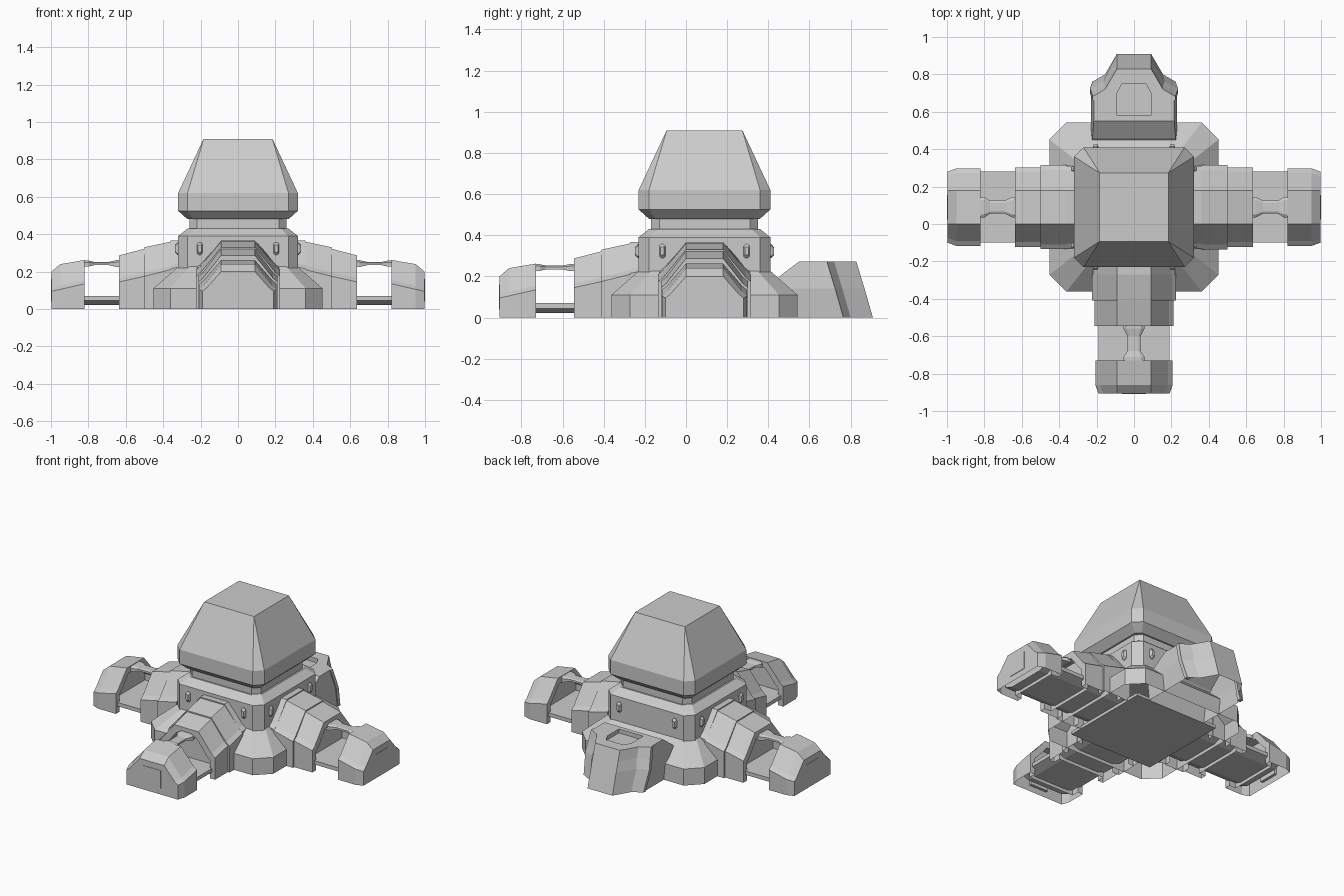
import bpy, bmesh, math
from mathutils import Matrix, Vector

if "Cube" in bpy.data.objects:
    bpy.data.objects.remove(bpy.data.objects["Cube"])

CY = 0.09  # hub centre in y
HUB = Matrix.Translation((0, CY, 0))


def loft(name, rings, mat=Matrix(), closed=True, caps=(True, True)):
    """Skin a list of equal-length point rings into one flat-shaded object."""
    bm = bmesh.new()
    vs = [[bm.verts.new(mat @ Vector(p)) for p in ring] for ring in rings]
    n = len(rings[0])
    for a, b in zip(vs, vs[1:]):
        for i in range(n if closed else n - 1):
            j = (i + 1) % n
            bm.faces.new((a[i], a[j], b[j], b[i]))
    if caps[0]:
        bm.faces.new(vs[0][::-1])
    if caps[1]:
        bm.faces.new(vs[-1])
    bmesh.ops.remove_doubles(bm, verts=bm.verts, dist=1e-5)
    bmesh.ops.recalc_face_normals(bm, faces=bm.faces)
    me = bpy.data.meshes.new(name)
    bm.to_mesh(me)
    bm.free()
    ob = bpy.data.objects.new(name, me)
    bpy.context.collection.objects.link(ob)
    return ob


def octagon(h, cut, z):
    """Square of half size h with cut corners."""
    k = h - cut
    return [(h, -k, z), (h, k, z), (k, h, z), (-k, h, z),
            (-h, k, z), (-h, -k, z), (-k, -h, z), (k, -h, z)]


def box(name, x0, x1, y, z0, z1, mat):
    ring = lambda x: [(x, -y, z0), (x, y, z0), (x, y, z1), (x, -y, z1)]
    return loft(name, [ring(x0), ring(x1)], mat)


def section(r, w, side, top):
    """Arm cross-section: upright sides, small ledge, chamfer, flat top."""
    half = [(w, 0), (w, side), (w - 0.025, side + 0.02), (0.09, top)]
    return [(r, y, z) for y, z in half] + [(r, -y, z) for y, z in half[::-1]]


def lip(ring, dx=0.0):
    """Smaller copy of an arm section, forming the rim of its opening."""
    return [(x + dx, y * 0.82, z * 0.84) for x, y, z in ring]


# central hub: skirt, floor, body, neck and domed cap
loft("base_skirt", [octagon(0.452, 0.09, 0), octagon(0.452, 0.09, 0.11),
                    octagon(0.31, 0.06, 0.235)], HUB, caps=(False, False))
box("base_floor", -0.31, 0.31, 0.31, 0.0, 0.02, HUB)
loft("hub_body", [octagon(0.32, 0.05, 0.2), octagon(0.32, 0.05, 0.39),
                  octagon(0.27, 0.04, 0.43)], HUB)
loft("hub_neck", [octagon(0.26, 0.04, 0.42), octagon(0.26, 0.04, 0.49)], HUB)
loft("hub_cap", [octagon(0.27, 0.03, 0.48), octagon(0.32, 0.05, 0.525),
                 octagon(0.32, 0.05, 0.62), octagon(0.184, 0.0005, 0.91)], HUB)

# small capsule lamps, two on each hub face
for k in range(4):
    turn = HUB @ Matrix.Rotation(k * math.pi / 2, 4, 'Z')
    for s in (-1, 1):
        def capsule(x, f):
            pts = []
            for i in range(8):
                a = math.pi * (i + 0.5) / 4
                pts.append((x, s * 0.205 + 0.016 * f * math.cos(a),
                            0.323 + math.copysign(0.019 * f, math.sin(a)) + 0.016 * f * math.sin(a)))
            return pts
        loft("hub_lamp", [capsule(0.31, 1), capsule(0.324, 1), capsule(0.337, 0.6)], turn)

# three identical hollow arms, open underneath: right, left, front
for label, ang in (("right", 0), ("left", 180), ("front", -90)):
    m = HUB @ Matrix.Rotation(math.radians(ang), 4, 'Z')
    p = label + "_arm_"
    for part, a, b in (("collar", (0.29, 0.22, 0.23, 0.367), (0.36, 0.22, 0.215, 0.367)),
                       ("root", (0.36, 0.225, 0.21, 0.36), (0.5, 0.225, 0.175, 0.33)),
                       ("middle", (0.5, 0.212, 0.175, 0.322), (0.635, 0.212, 0.145, 0.287))):
        a, b = section(*a), section(*b)
        rings = [lip(a), a, b, lip(b)]
        if part == "middle":
            rings.append(lip(b, -0.05))
        loft(p + part, rings, m, False, (False, part == "middle"))
    inner = section(0.82, 0.207, 0.135, 0.262)
    loft(p + "end", [lip(inner, 0.05), lip(inner), inner,
                     section(0.95, 0.207, 0.105, 0.24),
                     section(0.997, 0.19, 0.095, 0.2)], m, False)
    box(p + "end_panel", 0.98, 1.0, 0.065, 0.04, 0.16, m)
    # walkway deck with sloped underside, running the length of the arm
    half = [(0.13, 0.022), (0.19, 0.045), (0.19, 0.07)]
    loft(p + "deck", [[(r, y, z) for y, z in half] + [(r, -y, z) for y, z in half[::-1]]
                      for r in (0.3, 0.93)], m)
    # waisted link across the top of the gap
    link = []
    for r, y, h in ((0.62, 0.055, 0.018), (0.65, 0.055, 0.018), (0.69, 0.035, 0.009),
                    (0.77, 0.035, 0.009), (0.8, 0.055, 0.016), (0.83, 0.055, 0.016)):
        z = 0.243
        link.append([(r, -y, z - h), (r, y, z - h), (r, y, z + h * 0.4), (r, y * 0.7, z + h),
                     (r, -y * 0.7, z + h), (r, -y, z + h * 0.4)])
    loft(p + "link", link, m)


# rear entrance block, hollow below, leaning in towards the top, with a sunken roof panel
def mirror_ring(half, z):
    return [(x, y, z) for x, y in half] + [(-x, y, z) for x, y in half[::-1]]


def porch_ring(z, w, back, lean, grow=0.0):
    return mirror_ring([(w, back), (w, 0.765 - lean), (0.155 + grow, 0.80 - lean),
                        (0.092, 0.908 - lean)], z)


panel = [(0.09, 0.58), (0.09, 0.70), (0.065, 0.75), (0.03, 0.75)]
loft("rear_porch", [porch_ring(0, 0.215, 0.40, 0), porch_ring(0.14, 0.23, 0.40, 0.04, 0.01),
                    porch_ring(0.205, 0.222, 0.46, 0.06), porch_ring(0.272, 0.215, 0.55, 0.08),
                    mirror_ring(panel, 0.272), mirror_ring(panel, 0.245)],
     caps=(False, True))
# raised trim strips running up both sides of the porch
for s in (-1, 1):
    strip = []
    for z, w, y in ((0, 0.215, 0.74), (0.14, 0.23, 0.70), (0.272, 0.215, 0.66)):
        strip.append([(s * (w - 0.02), y, z), (s * (w + 0.006), y, z),
                      (s * (w + 0.006), y + 0.025, z), (s * (w - 0.02), y + 0.025, z)])
    loft("porch_trim", strip)
